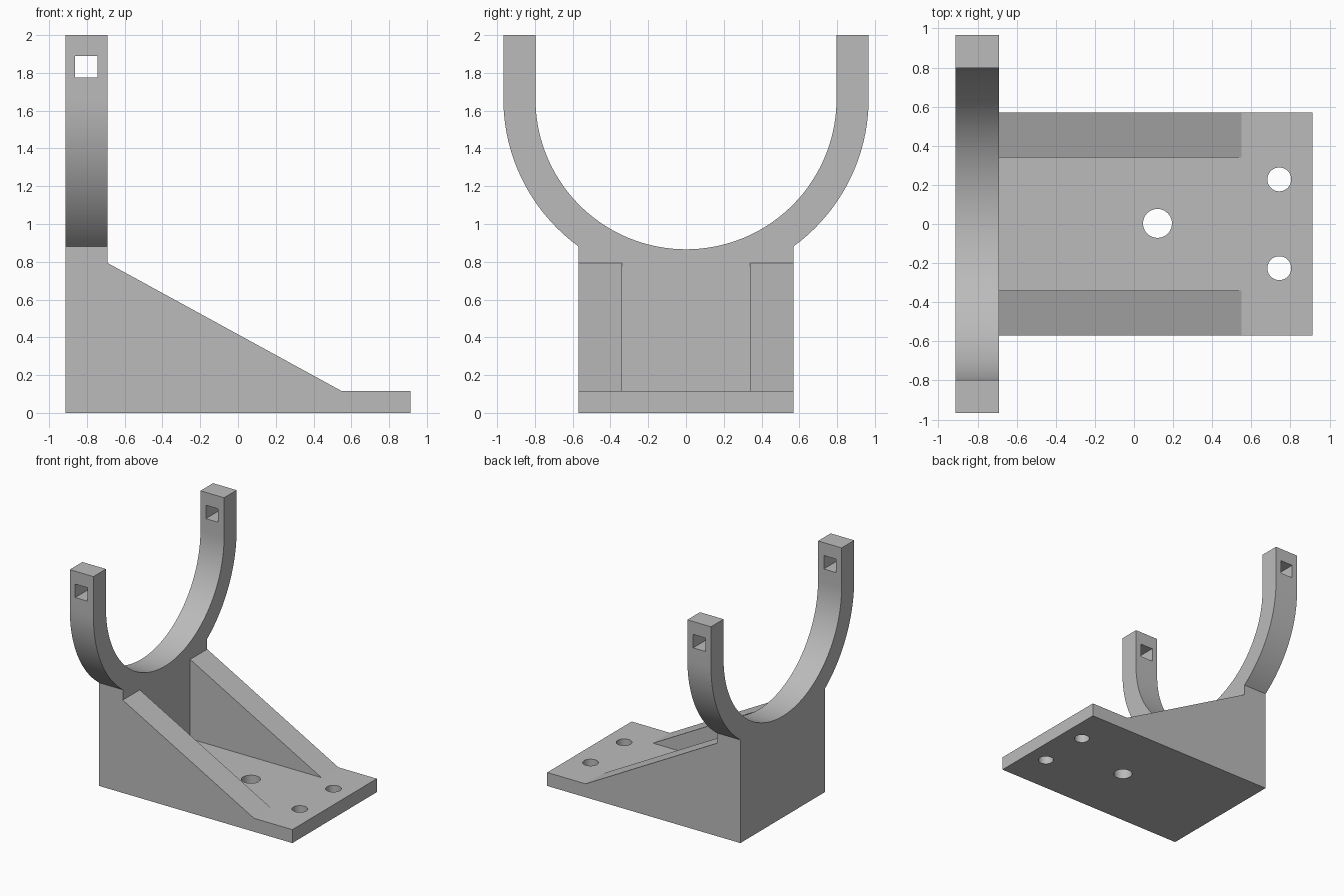
import bpy, bmesh, math
from mathutils import Vector

if "Cube" in bpy.data.objects:
    bpy.data.objects.remove(bpy.data.objects["Cube"])

grey = bpy.data.materials.new("light grey")
grey.diffuse_color = (0.5, 0.5, 0.5, 1)
grey.use_nodes = True
grey.node_tree.nodes["Principled BSDF"].inputs["Base Color"].default_value = grey.diffuse_color


def prism(name, pts, place, lo, hi):
    """Extrude a 2D outline from lo to hi; place(u, v, w) gives the 3D point."""
    bm = bmesh.new()
    face = bm.faces.new([bm.verts.new(place(u, v, lo)) for u, v in pts])
    new = bmesh.ops.extrude_face_region(bm, geom=[face])["geom"]
    shift = Vector(place(0, 0, hi)) - Vector(place(0, 0, lo))
    bmesh.ops.translate(bm, vec=shift, verts=[g for g in new if isinstance(g, bmesh.types.BMVert)])
    bmesh.ops.recalc_face_normals(bm, faces=bm.faces)
    mesh = bpy.data.meshes.new(name)
    bm.to_mesh(mesh)
    bm.free()
    mesh.materials.append(grey)
    ob = bpy.data.objects.new(name, mesh)
    bpy.context.collection.objects.link(ob)
    return ob


def combine(ob, other, operation):
    """Apply a boolean and remove the helper."""
    mod = ob.modifiers.new("boolean", "BOOLEAN")
    mod.operation, mod.object, mod.solver = operation, other, "EXACT"
    bpy.context.view_layer.objects.active = ob
    bpy.ops.object.modifier_apply(modifier=mod.name)
    bpy.data.objects.remove(other)


def arc(r, a0, a1, n, cy=0, cz=0):
    return [(cy + r * math.cos(a0 + (a1 - a0) * i / n),
             cz + r * math.sin(a0 + (a1 - a0) * i / n)) for i in range(n + 1)]


def rect(u0, u1, v0, v1):
    return [(u0, v0), (u1, v0), (u1, v1), (u0, v1)]


def along_x(u, v, w): return (w, u, v)
def along_y(u, v, w): return (u, w, v)
def along_z(u, v, w): return (u, v, w)


BACK, FACE, FRONT = -0.913, -0.69, 0.913
HALF, RIB_IN, BASE_T, RIB_TOP = 0.57, 0.34, 0.115, 0.793
R_IN, R_OUT, CZ = 0.797, 0.967, 1.663

# base with sloped side ribs: wedge with a pocket cut between the ribs
bracket = prism("bracket", [(BACK, 0), (FRONT, 0), (FRONT, BASE_T), (0.55, BASE_T),
                            (FACE, RIB_TOP), (BACK, RIB_TOP)], along_y, -HALF, HALF)
pocket = prism("pocket_cutter", rect(-RIB_IN, RIB_IN, BASE_T, 1.2), along_x, FACE, 1.2)
combine(bracket, pocket, "DIFFERENCE")

# U-shaped cradle on a short neck
a = math.acos(HALF / R_OUT)
right = [(HALF, RIB_TOP)] + arc(R_OUT, -a, 0, 24, 0, CZ) + [(R_OUT, 2), (R_IN, 2)]
inner = arc(R_IN, 0, -math.pi, 72, 0, CZ)
left = [(-y, z) for y, z in reversed(right)]
cradle = prism("cradle", right + inner + left, along_x, BACK, FACE)
combine(bracket, cradle, "UNION")

# square holes through both arm tips
combine(bracket, prism("tip_cutter", rect(-0.862, -0.745, 1.775, 1.89), along_y, -1.2, 1.2),
        "DIFFERENCE")

# round mounting holes in the base
for x, y, r in ((0.12, 0.003, 0.074), (0.743, 0.228, 0.061), (0.743, -0.226, 0.061)):
    hole = prism("hole_cutter", arc(r, 0, 2 * math.pi, 40, x, y)[:-1], along_z, -0.2, 0.4)
    combine(bracket, hole, "DIFFERENCE")

# smooth curves, sharp edges
bpy.ops.object.select_all(action="DESELECT")
bracket.select_set(True)
bpy.context.view_layer.objects.active = bracket
bpy.ops.object.shade_smooth_by_angle(angle=math.radians(25))
bracket.name = "cradle_bracket"
